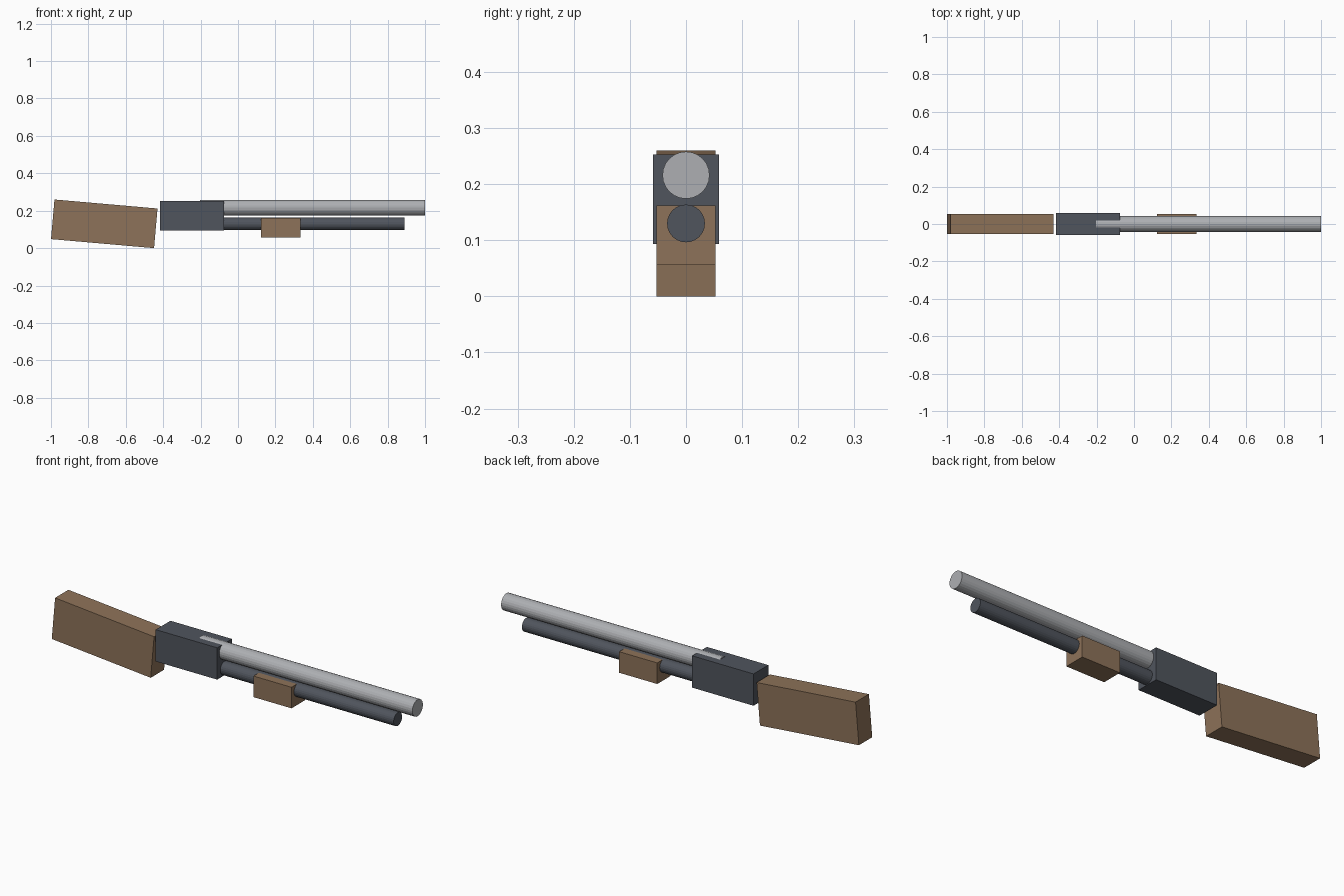
import bpy
from math import radians, pi

if "Cube" in bpy.data.objects:
    bpy.data.objects.remove(bpy.data.objects["Cube"])


def material(name, color):
    m = bpy.data.materials.new(name)
    m.diffuse_color = (*color, 1)
    m.use_nodes = True
    m.node_tree.nodes["Principled BSDF"].inputs["Base Color"].default_value = m.diffuse_color
    return m


wood = material("wood", (0.27, 0.17, 0.10))
dark_steel = material("dark_steel", (0.08, 0.09, 0.11))
light_steel = material("light_steel", (0.42, 0.43, 0.45))


def finish(name, mat):
    obj = bpy.context.object
    obj.name = name
    obj.data.materials.append(mat)
    return obj


def box(name, center, size, mat, tilt=0):
    bpy.ops.mesh.primitive_cube_add(size=1, location=center, rotation=(0, radians(tilt), 0))
    obj = finish(name, mat)
    obj.scale = size
    return obj


def rod(name, x0, x1, z, radius, mat):
    bpy.ops.mesh.primitive_cylinder_add(vertices=24, radius=radius, depth=x1 - x0,
                                        location=((x0 + x1) / 2, 0, z), rotation=(0, pi / 2, 0))
    return finish(name, mat)


# Shoulder stock, drooping slightly toward the receiver
box("stock", (-0.715, 0, 0.13), (0.553, 0.106, 0.2125), wood, tilt=5)

# Receiver block
box("receiver", (-0.246, 0, 0.173), (0.342, 0.117, 0.16), dark_steel)

# Barrel, seated into the receiver, and the tube beneath it
rod("barrel", -0.203, 1.0, 0.216, 0.042, light_steel)
rod("magazine_tube", -0.11, 0.89, 0.13, 0.0337, dark_steel)

# Sliding fore grip around the tube
box("fore_grip", (0.229, 0, 0.109), (0.212, 0.106, 0.106), wood)
